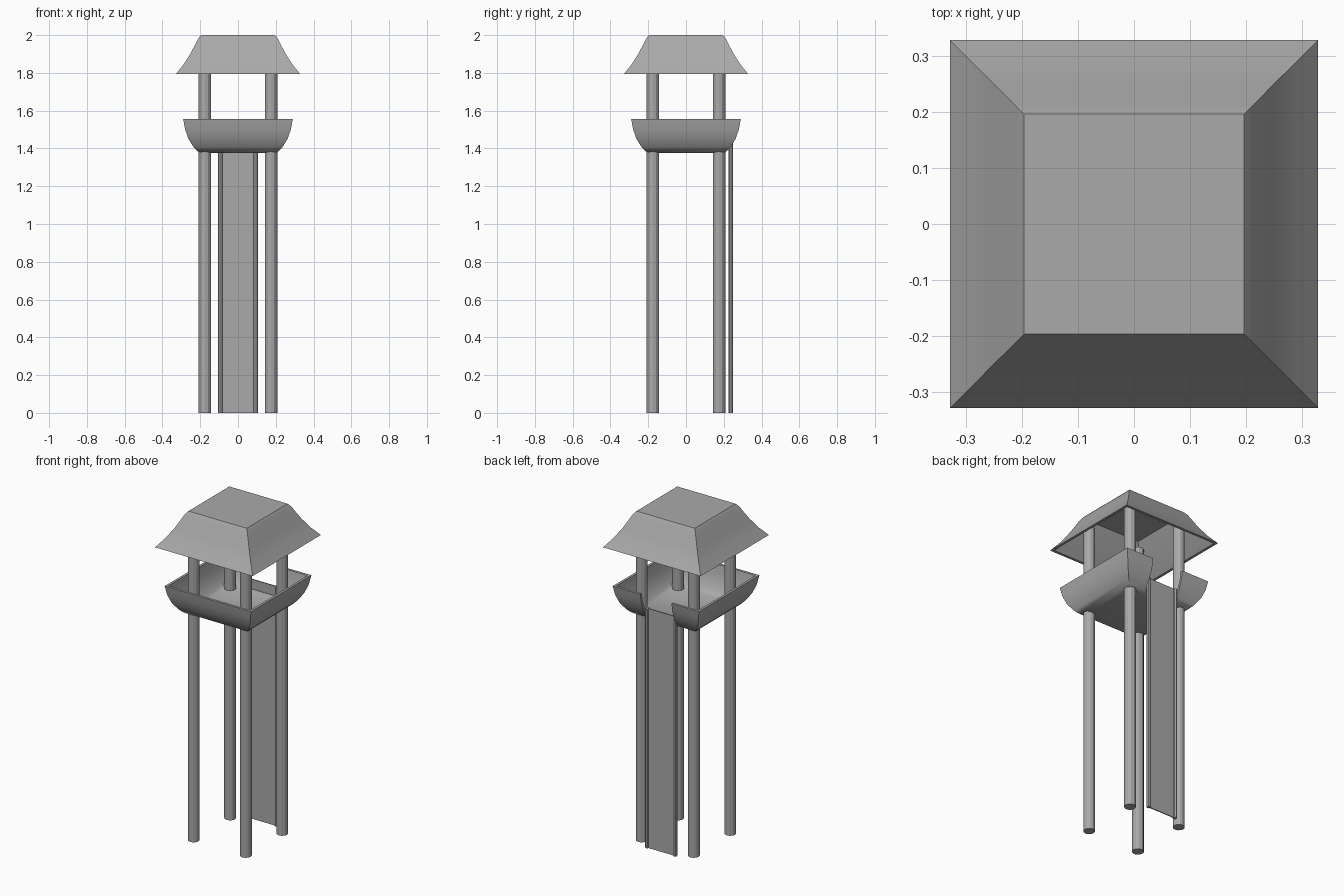
import bpy, bmesh, math

cube = bpy.data.objects.get("Cube")
if cube:
    bpy.data.objects.remove(cube)

grey = bpy.data.materials.new("plain_grey")
grey.use_nodes = True
colour = (0.4, 0.4, 0.4, 1)
grey.diffuse_color = colour
grey.node_tree.nodes["Principled BSDF"].inputs["Base Color"].default_value = colour


def finish(name, bm):
    bmesh.ops.recalc_face_normals(bm, faces=bm.faces)
    mesh = bpy.data.meshes.new(name)
    bm.to_mesh(mesh)
    bm.free()
    mesh.materials.append(grey)
    ob = bpy.data.objects.new(name, mesh)
    bpy.context.collection.objects.link(ob)
    return ob


def activate(ob):
    bpy.ops.object.select_all(action='DESELECT')
    ob.select_set(True)
    bpy.context.view_layer.objects.active = ob


def smooth(ob, degrees):
    activate(ob)
    bpy.ops.object.shade_smooth_by_angle(angle=math.radians(degrees))


def square_loft(name, profile):
    """Stack square rings (half width, height) and cap both ends."""
    bm = bmesh.new()
    rings = [[bm.verts.new((sx * r, sy * r, z))
              for sx, sy in ((-1, -1), (1, -1), (1, 1), (-1, 1))]
             for r, z in profile]
    for low, high in zip(rings, rings[1:]):
        for i in range(4):
            j = (i + 1) % 4
            bm.faces.new((low[i], low[j], high[j], high[i]))
    bm.faces.new(rings[0])
    bm.faces.new(rings[-1])
    return finish(name, bm)


def box(name, low, high):
    bm = bmesh.new()
    bmesh.ops.create_cube(bm, size=1)
    for v in bm.verts:
        v.co = [(a + b) / 2 + c * (b - a) for a, b, c in zip(low, high, v.co)]
    return finish(name, bm)


def pole(name, x, y, radius, top, sides):
    bm = bmesh.new()
    bmesh.ops.create_cone(bm, cap_ends=True, segments=sides, radius1=radius,
                          radius2=radius, depth=top)
    bmesh.ops.translate(bm, verts=bm.verts, vec=(x, y, top / 2))
    return finish(name, bm)


# Four posts from the ground into the roof
for side, x in (("left", 0.175), ("right", -0.175)):
    for end, y in (("front", -0.175), ("back", 0.175)):
        pole(f"{end}_{side}_post", x, y, 0.033, 1.92, 12)

# Hollow flared roof: inside first, then over the rim and up the outside
roof = square_loft("roof", [
    (0.185, 1.98), (0.235, 1.9), (0.275, 1.842), (0.312, 1.795),
    (0.328, 1.795), (0.288, 1.845), (0.25, 1.905), (0.21, 1.983),
    (0.196, 2.0), (0.14, 2.0)])
smooth(roof, 50)

# Lookout basket with curved walls and a floor
basket = square_loft("lookout_basket", [
    (0.185, 1.375), (0.213, 1.385), (0.235, 1.407), (0.262, 1.45),
    (0.28, 1.5), (0.29, 1.555), (0.275, 1.555), (0.265, 1.5),
    (0.247, 1.455), (0.222, 1.415), (0.195, 1.395)])

# Entry gap in the back wall
cutter = box("gap_cutter", (-0.105, 0.2, 1.4), (0.105, 0.4, 1.7))
cutter.hide_render = True
cut = basket.modifiers.new("gap", 'BOOLEAN')
cut.operation = 'DIFFERENCE'
cut.solver = 'EXACT'
cut.object = cutter
activate(basket)
bpy.ops.object.modifier_apply(modifier=cut.name)
bpy.data.objects.remove(cutter)
smooth(basket, 40)

# Ladder: thin panel between two slim rails
box("ladder_panel", (-0.094, 0.235, 0), (0.094, 0.241, 1.455))
for side, x in (("left", 0.094), ("right", -0.094)):
    pole(f"{side}_ladder_rail", x, 0.238, 0.012, 1.455, 8)
